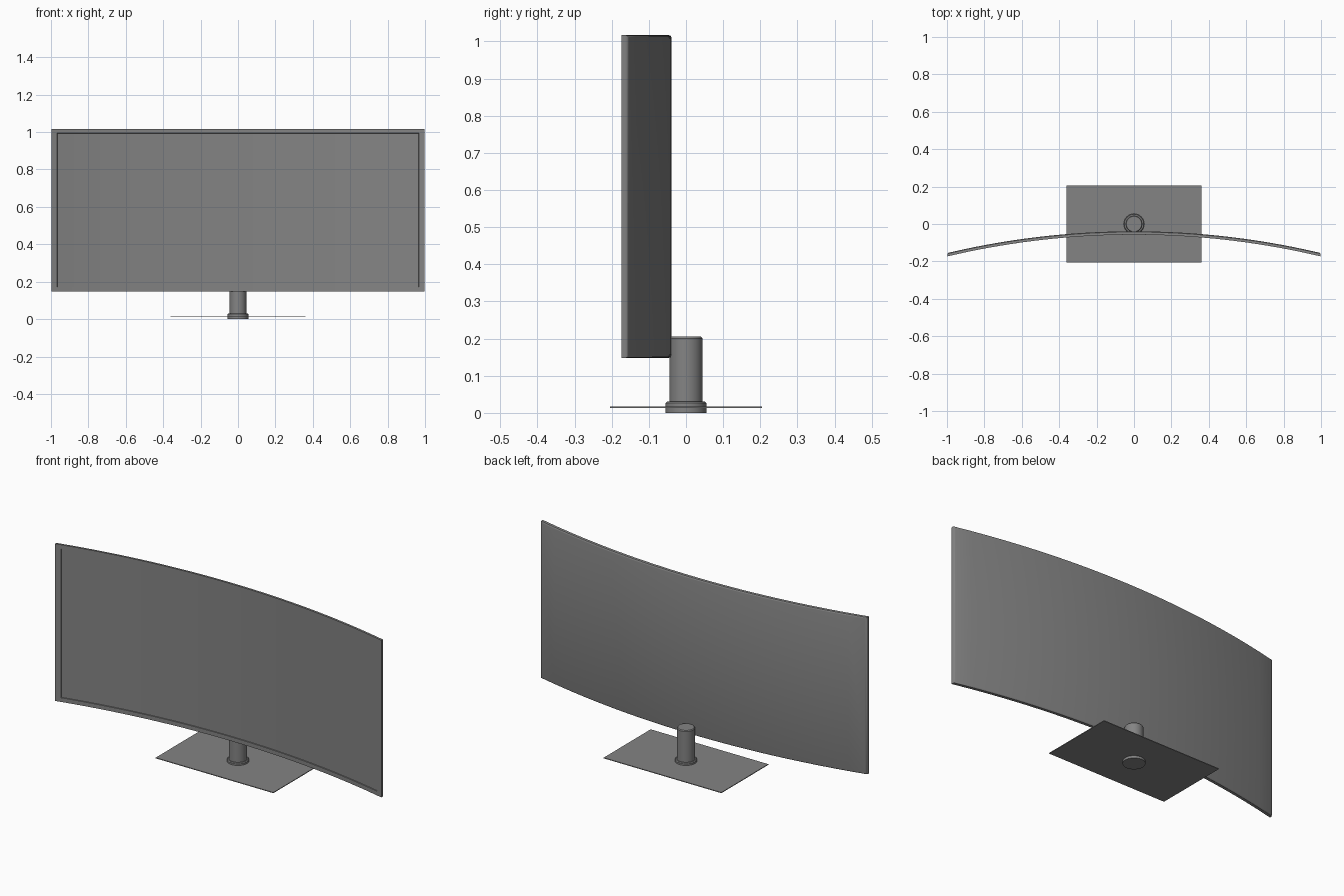
import bpy
import bmesh
import math

cube = bpy.data.objects.get("Cube")
if cube:
    bpy.data.objects.remove(cube, do_unlink=True)

grey = bpy.data.materials.new("mid grey")
grey.use_nodes = True
COLOUR = (0.23, 0.23, 0.23, 1)
grey.diffuse_color = COLOUR
grey.node_tree.nodes["Principled BSDF"].inputs["Base Color"].default_value = COLOUR


def finish(bm, name, smooth=True):
    bmesh.ops.recalc_face_normals(bm, faces=bm.faces)
    mesh = bpy.data.meshes.new(name)
    bm.to_mesh(mesh)
    bm.free()
    mesh.materials.append(grey)
    obj = bpy.data.objects.new(name, mesh)
    bpy.context.collection.objects.link(obj)
    if smooth:
        bpy.ops.object.select_all(action="DESELECT")
        obj.select_set(True)
        bpy.context.view_layer.objects.active = obj
        bpy.ops.object.shade_smooth_by_angle(angle=math.radians(30))
    return obj


def box(size, centre):
    bm = bmesh.new()
    bmesh.ops.create_cube(bm, size=1)
    bmesh.ops.scale(bm, vec=size, verts=bm.verts)
    bmesh.ops.translate(bm, vec=centre, verts=bm.verts)
    return bm


def turned(name, profile, sides=48):
    """Closed lathe part from (radius, height) points."""
    bm = bmesh.new()
    verts = [bm.verts.new((r, 0, z)) for r, z in profile]
    edges = [bm.edges.new(pair) for pair in zip(verts, verts[1:])]
    bmesh.ops.spin(bm, geom=verts + edges, cent=(0, 0, 0), axis=(0, 0, 1),
                   angle=math.tau, steps=sides)
    bmesh.ops.remove_doubles(bm, verts=bm.verts, dist=0.0001)
    return finish(bm, name)


# Curved panel: flat slab, sliced, inset for the screen, then bent
BACK, THICK, BOTTOM, TOP = -0.039, 0.018, 0.148, 1.017
RADIUS = 4.35
bm = box((1.996, THICK, TOP - BOTTOM), (0, BACK - THICK / 2, (TOP + BOTTOM) / 2))

# Rounded rim around the back
rim = [e for e in bm.edges if all(v.co.y > BACK - 0.001 for v in e.verts)]
bmesh.ops.bevel(bm, geom=rim, offset=0.008, segments=3, profile=0.5,
                affect="EDGES")

SLICES = 32
for i in range(1, SLICES):
    x = -0.96 + 1.92 * i / SLICES
    bmesh.ops.bisect_plane(bm, geom=bm.verts[:] + bm.edges[:] + bm.faces[:],
                           plane_co=(x, 0, 0), plane_no=(1, 0, 0))
bm.normal_update()

# Bezel border and slightly sunken screen
front = [f for f in bm.faces if f.normal.y < -0.99]
bmesh.ops.inset_region(bm, faces=front, thickness=0.023, use_even_offset=True)
for v in {v for f in front for v in f.verts}:
    v.co.x *= 0.992
bmesh.ops.inset_region(bm, faces=front, thickness=0.001, depth=-0.004,
                       use_even_offset=True)

for v in bm.verts:
    v.co.y -= RADIUS - math.sqrt(RADIUS ** 2 - v.co.x ** 2)
finish(bm, "curved_screen_panel")

# Stand: thin rectangular foot, stepped collar and round column
finish(box((0.72, 0.41, 0.004), (0, 0, 0.015)), "base_plate", smooth=False)
turned("stand_collar", [(0, 0), (0.055, 0), (0.055, 0.026), (0.051, 0.03), (0, 0.03)])
turned("stand_column", [(0, 0.02), (0.045, 0.02), (0.045, 0.2),
                        (0.041, 0.205), (0, 0.205)])
